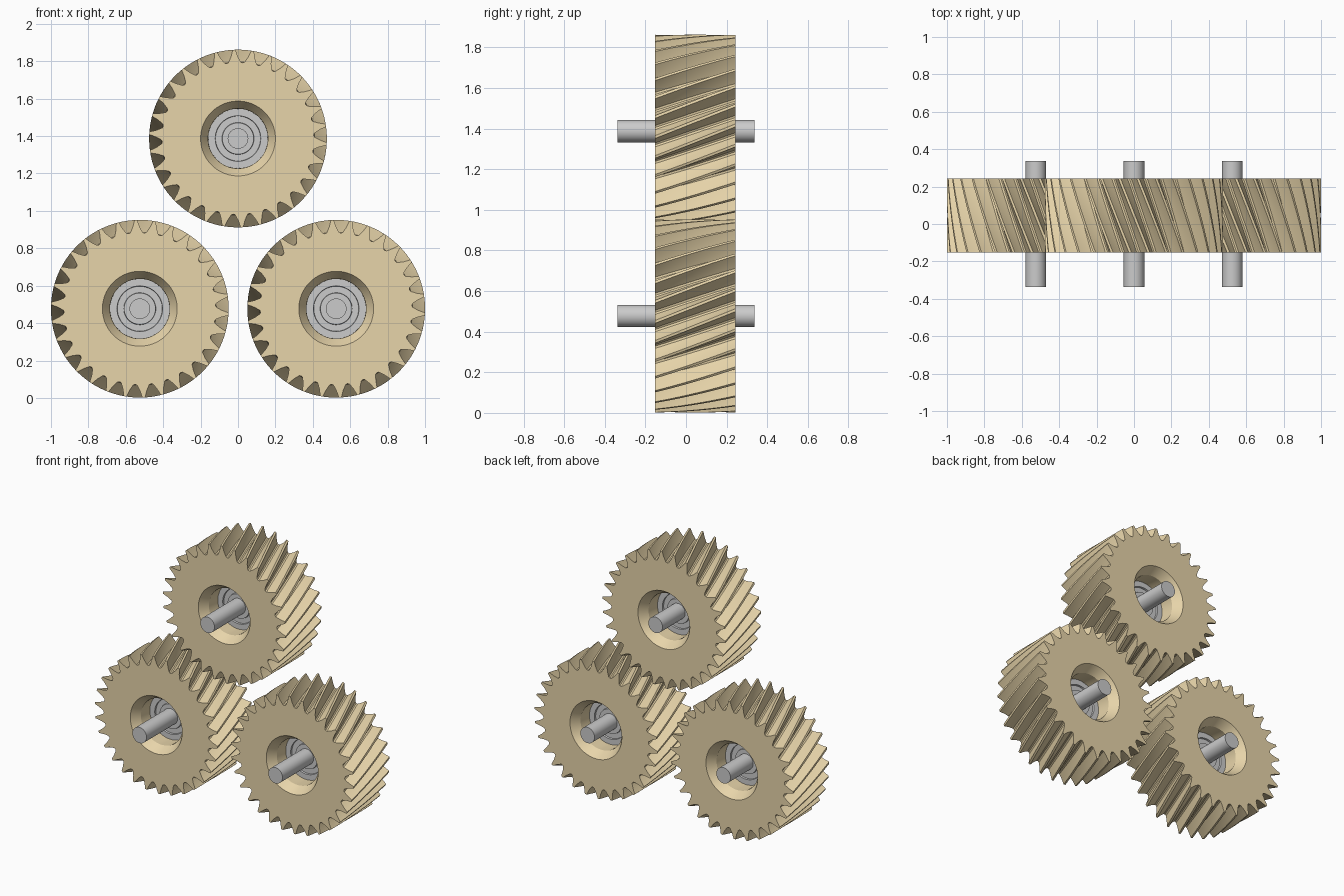
import bpy, bmesh
from math import sin, cos, pi, radians

if "Cube" in bpy.data.objects:
    bpy.data.objects.remove(bpy.data.objects["Cube"])

TEETH = 30
Y0, Y1 = -0.152, 0.244
TWIST = radians(19)
CENTRES = {"top": (0, 1.387), "left": (-0.525, 0.477), "right": (0.525, 0.477)}

tan_mat = bpy.data.materials.new("tan")
tan_mat.diffuse_color = (0.80, 0.66, 0.40, 1)
tan_mat.use_nodes = True
tan_mat.node_tree.nodes["Principled BSDF"].inputs["Base Color"].default_value = tan_mat.diffuse_color

# one tooth: (fraction of pitch, radius)
TOOTH = [(0, .405), (.12, .409), (.30, .438), (.43, .475),
         (.57, .475), (.70, .438), (.88, .409)]
ANGLES = [(i + f) * 2 * pi / TEETH for i in range(TEETH) for f, r in TOOTH]
TOOTH_RADII = [r for i in range(TEETH) for f, r in TOOTH]


def finish(name, bm, loc, mat=None, angle=30):
    bmesh.ops.recalc_face_normals(bm, faces=bm.faces)
    mesh = bpy.data.meshes.new(name)
    bm.to_mesh(mesh)
    bm.free()
    ob = bpy.data.objects.new(name, mesh)
    bpy.context.collection.objects.link(ob)
    ob.location = (loc[0], 0, loc[1])
    if mat:
        mesh.materials.append(mat)
    bpy.ops.object.select_all(action='DESELECT')
    ob.select_set(True)
    bpy.context.view_layer.objects.active = ob
    bpy.ops.object.shade_smooth_by_angle(angle=radians(angle))
    return ob


def ring(bm, y, radii, angles, turn=0):
    return [bm.verts.new((r * cos(a + turn), y, r * sin(a + turn)))
            for r, a in zip(radii, angles)]


def join_rings(bm, rings, closed):
    count = len(rings)
    for k in range(count if closed else count - 1):
        a, b = rings[k], rings[(k + 1) % count]
        n = len(a)
        for i in range(n):
            j = (i + 1) % n
            bm.faces.new((a[i], a[j], b[j], b[i]))


def gear(name, loc):
    bm = bmesh.new()
    rings = []
    # twisted teeth, front to back
    steps = 14
    for k in range(steps + 1):
        t = k / steps
        rings.append(ring(bm, Y0 + (Y1 - Y0) * t, TOOTH_RADII, ANGLES, TWIST * (t - .5)))
    # dished bore, back to front
    for y, r in [(Y1, .2), (Y1 - .06, .16), (Y0 + .06, .16), (Y0, .2)]:
        t = (y - Y0) / (Y1 - Y0)
        rings.append(ring(bm, y, [r] * len(ANGLES), ANGLES, TWIST * (t - .5)))
    join_rings(bm, rings, True)
    finish(name, bm, loc, tan_mat, 28)


def lathe(name, profile, loc, sides=48, closed=True):
    bm = bmesh.new()
    angles = [i * 2 * pi / sides for i in range(sides)]
    rings = [ring(bm, y, [r] * sides, angles) for r, y in profile]
    join_rings(bm, rings, closed)
    if not closed:
        bm.faces.new(rings[0])
        bm.faces.new(rings[-1])
    finish(name, bm, loc)


def balls(name, loc, count=9):
    bm = bmesh.new()
    for i in range(count):
        a = i * 2 * pi / count
        new = bmesh.ops.create_uvsphere(bm, u_segments=16, v_segments=10, radius=.021)
        bmesh.ops.translate(bm, verts=new["verts"],
                            vec=(.103 * cos(a), .046, .103 * sin(a)))
    finish(name, bm, loc)


F, B = 0.005, 0.087  # bearing faces
BEARING = [(.05, F), (.084, F), (.086, F + .012), (.12, F + .012), (.122, F), (.161, F),
           (.161, B), (.122, B), (.12, B - .012), (.086, B - .012), (.084, B), (.05, B)]

for side, c in CENTRES.items():
    gear(side + "_helical_gear", c)
    lathe(side + "_bearing", BEARING, c)
    balls(side + "_bearing_balls", c)
    lathe(side + "_shaft", [(.055, -.337), (.055, .337)], c, 32, False)
